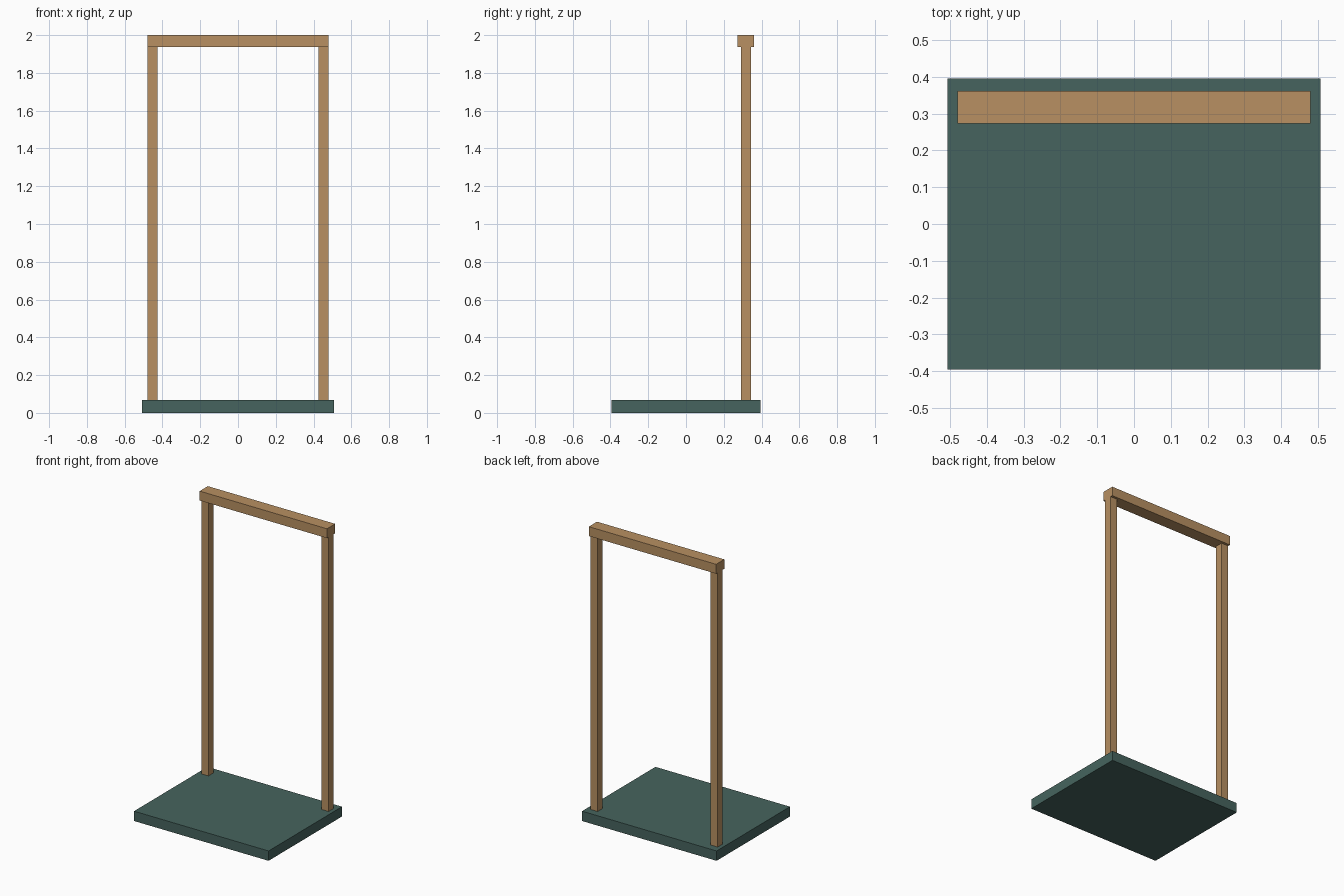
import bpy

if "Cube" in bpy.data.objects:
    bpy.data.objects.remove(bpy.data.objects["Cube"], do_unlink=True)


def make_material(name, rgb):
    mat = bpy.data.materials.new(name)
    mat.use_nodes = True
    mat.diffuse_color = (*rgb, 1)
    mat.node_tree.nodes["Principled BSDF"].inputs["Base Color"].default_value = (*rgb, 1)
    return mat


def box(name, low, high, mat):
    """Axis-aligned box between two corners."""
    centre = [(a + b) / 2 for a, b in zip(low, high)]
    size = [b - a for a, b in zip(low, high)]
    bpy.ops.mesh.primitive_cube_add(size=1, location=centre)
    obj = bpy.context.object
    obj.name = name
    obj.scale = size
    bpy.ops.object.transform_apply(location=False, rotation=False, scale=True)
    obj.data.materials.append(mat)
    return obj


wood = make_material("tan wood", (0.48, 0.28, 0.122))
green = make_material("dark green", (0.061, 0.127, 0.112))

BASE_TOP = 0.067
BEAM_BOTTOM = 1.936
HALF_SPAN = 0.48
POST = 0.054
FRAME_Y = 0.317

# Base slab
box("base", (-0.507, -0.395, 0), (0.507, 0.395, BASE_TOP), green)

# Upright posts, flush with the ends of the beam
for side, name in ((-1, "right_post"), (1, "left_post")):
    x = side * (HALF_SPAN - POST / 2)
    box(name, (x - POST / 2, FRAME_Y - POST / 2, BASE_TOP),
        (x + POST / 2, FRAME_Y + POST / 2, BEAM_BOTTOM), wood)

# Top beam
box("top_beam", (-HALF_SPAN, FRAME_Y - 0.044, BEAM_BOTTOM),
    (HALF_SPAN, FRAME_Y + 0.044, 2), wood)
